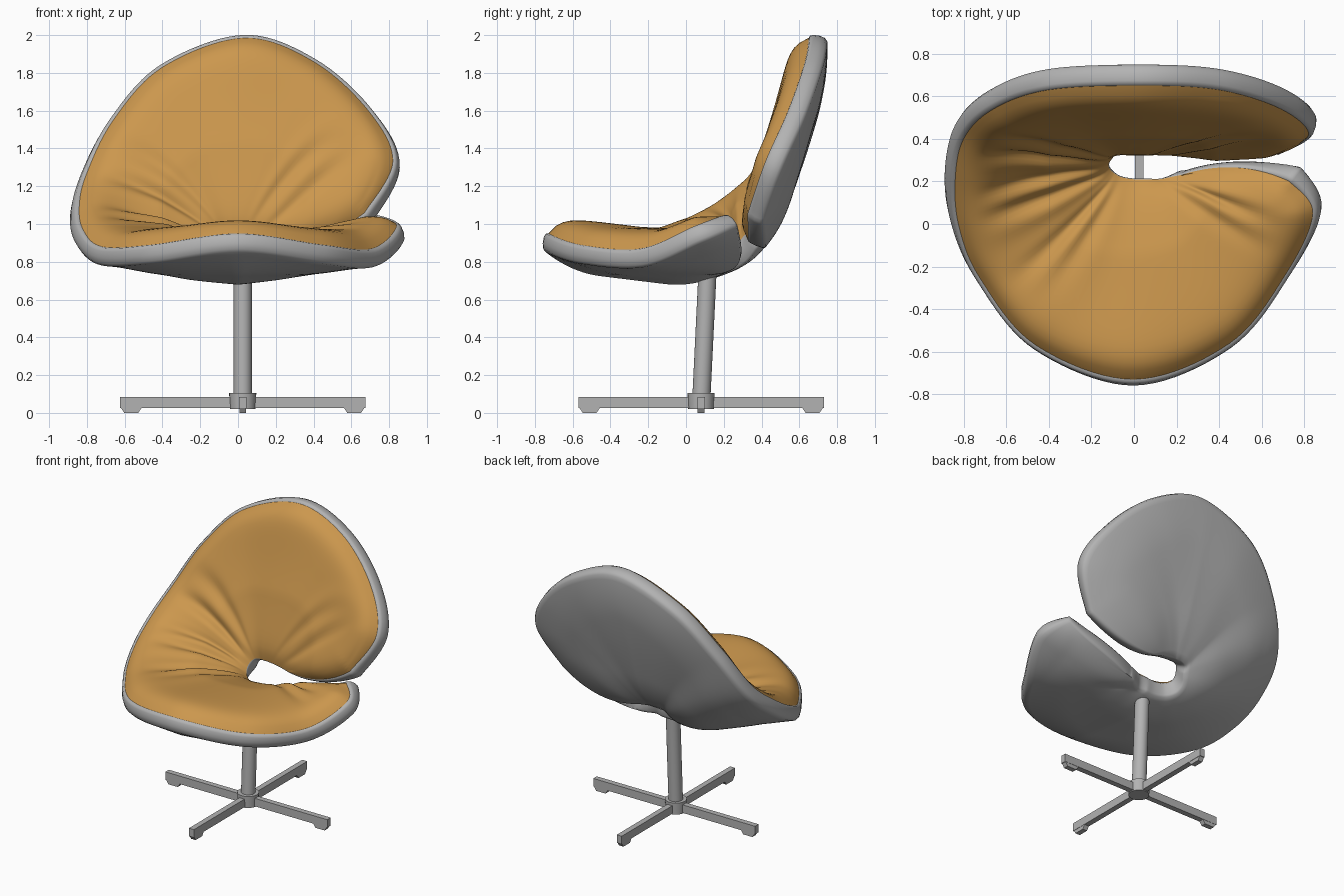
import bpy, bmesh, math
from mathutils import Vector, kdtree

if "Cube" in bpy.data.objects:
    bpy.data.objects.remove(bpy.data.objects["Cube"])


def material(name, rgb):
    m = bpy.data.materials.new(name)
    m.diffuse_color = (*rgb, 1)
    m.use_nodes = True
    m.node_tree.nodes["Principled BSDF"].inputs["Base Color"].default_value = m.diffuse_color
    return m


ORANGE = material("orange leather", (0.60, 0.31, 0.075))
GREY = material("light grey", (0.45, 0.45, 0.45))


def finish(name, bm, mat, angle=None):
    me = bpy.data.meshes.new(name)
    bm.to_mesh(me)
    bm.free()
    me.materials.append(mat)
    ob = bpy.data.objects.new(name, me)
    bpy.context.collection.objects.link(ob)
    if angle:
        bpy.ops.object.select_all(action='DESELECT')
        ob.select_set(True)
        bpy.context.view_layer.objects.active = ob
        bpy.ops.object.shade_smooth_by_angle(angle=math.radians(angle))
    return ob


# Guide curves of the C-shaped body, from the right back lobe round to the right seat lobe
inner = [(.18, .325, .925), (.11, .33, .94), (.05, .33, .95), (0, .33, .955), (-.03, .33, .955), (-.06, .33, .955),
         (-.09, .32, .95), (-.11, .30, .93), (-.12, .28, .90), (-.115, .26, .87), (-.095, .24, .85),
         (-.06, .22, .84), (0, .21, .835), (.06, .21, .84), (.12, .21, .84), (.17, .22, .85), (.22, .23, .86)]
middle = [(.43, .33, .935), (.45, .43, 1.17), (.36, .5, 1.38), (.2, .525, 1.48), (0, .53, 1.5), (-.22, .525, 1.46),
          (-.38, .475, 1.33), (-.48, .41, 1.15), (-.5, .28, 1.0), (-.48, .12, .92), (-.41, -.06, .88),
          (-.27, -.2, .88), (0, -.25, .89), (.25, -.18, .88), (.39, 0, .88), (.45, .13, .89), (.48, .265, .93)]
outer = [(.67, .33, 1.06), (.82, .42, 1.33), (.69, .54, 1.6), (.4, .63, 1.86), (.03, .65, 1.985), (-.4, .63, 1.83),
         (-.66, .54, 1.55), (-.8, .4, 1.27), (-.84, .2, 1.1), (-.82, -.02, .97), (-.72, -.26, .88),
         (-.46, -.57, .89), (0, -.73, .95), (.45, -.56, .89), (.71, -.24, .87), (.84, .05, .99), (.73, .2, 1.04)]
STEP, COLS = 10, 28
ROWS = (len(inner) - 1) * STEP + 1


def spline(pts, t):
    i = min(int(t), len(pts) - 2)
    u = t - i
    p0, p1, p2, p3 = (Vector(pts[min(max(k, 0), len(pts) - 1)]) for k in range(i - 1, i + 3))
    return .5 * (2 * p1 + (p2 - p0) * u + (2 * p0 - 5 * p1 + 4 * p2 - p3) * u * u
                 + (3 * p1 - p0 - 3 * p2 + p3) * u ** 3)


# Base surface, its normals and each point's distance from the edge
P = []
for r in range(ROWS):
    a, b, c = (spline(g, r / STEP) for g in (inner, middle, outer))
    row = []
    for k in range(COLS + 1):
        s = k / COLS
        row.append(a * (1 - s) * (1 - 2 * s) + b * 4 * s * (1 - s) + c * s * (2 * s - 1))
    P.append(row)
N = [[((P[r][min(k + 1, COLS)] - P[r][max(k - 1, 0)]).cross(
      P[min(r + 1, ROWS - 1)][k] - P[max(r - 1, 0)][k])).normalized()
      for k in range(COLS + 1)] for r in range(ROWS)]
for r in range(ROWS):  # steady the normals at the inner slot corners
    w = max(0, 1 - min(r, ROWS - 1 - r) / 16)
    for k in range(8):
        N[r][k] = N[r][k].lerp(N[r][8], w ** .5 * (1 - k / 8) ** .3).normalized()
for _ in range(4):
    N = [[(N[r][k] + N[max(r - 1, 0)][k] + N[min(r + 1, ROWS - 1)][k] + N[r][max(k - 1, 0)]
           + N[r][min(k + 1, COLS)]).normalized() for k in range(COLS + 1)] for r in range(ROWS)]
border = ([(r, COLS) for r in range(ROWS)] + [(ROWS - 1, k) for k in range(COLS - 1, -1, -1)]
          + [(r, 0) for r in range(ROWS - 2, -1, -1)] + [(0, k) for k in range(1, COLS)])
tree = kdtree.KDTree(len(border))
for i, (r, k) in enumerate(border):
    tree.insert(P[r][k], i)
tree.balance()

# Creases fanning out of the hole: station, bend, depth
creases = [(0.9, .5, .015), (2.0, -.5, .012), (6.0, .5, .018), (7.0, .2, .022), (8.0, .3, .022),
           (9.0, -.2, .022), (10.1, .2, .022), (11.0, -.4, .012), (13.9, .4, .016), (15.0, -.3, .016)]


def crease(t, s):
    fade = max(0, math.sin(math.pi * min(1, s * 1.1))) ** 1.2
    return sum(d * (math.exp(-((t - c - b * s) / .2) ** 2)
                    - .6 * math.exp(-((t - c - b * s - .4) / .24) ** 2)) for c, b, d in creases) * fade


def grid(bm, offset, flip):
    vs = [[bm.verts.new(P[r][k] + N[r][k] * offset(r, k)) for k in range(COLS + 1)] for r in range(ROWS)]
    for r in range(ROWS - 1):
        for k in range(COLS):
            f = [vs[r][k], vs[r][k + 1], vs[r + 1][k + 1], vs[r + 1][k]]
            bm.faces.new(f[::-1] if flip else f)
    return vs


def edge_dist(r, k):
    return tree.find(P[r][k])[2]


def puff(r, k):
    d = edge_dist(r, k)
    h = .095 * (1 - math.exp(-d / .055)) * (.45 + .55 * min(1, k / COLS * 2.5))
    return h - crease(r / STEP, k / COLS) * min(1, d / .1)


def depth(r, k):
    u = min(1, edge_dist(r, k) / .3)
    seat = max(0, N[r][k].z) * max(0, 1 - abs(P[r][k].x) / .65)
    return -.1 - (.02 + .07 * seat) * u * (2 - u)


# Upholstered cushion
bm = bmesh.new()
grid(bm, puff, False)
finish("cushion", bm, ORANGE, 60)

# Shell: rear surface plus a rounded lip running round the whole edge
bm = bmesh.new()
rear = grid(bm, depth, True)
n = len(border)
rings = []
for out, back in [(0, 0), (.012, .003), (.02, .02), (.022, .055), (.015, .085)]:
    ring = []
    for i, (r, k) in enumerate(border):
        (r0, k0), (r1, k1) = border[i - 3], border[(i + 3) % n]
        side = (P[r1][k1] - P[r0][k0]).cross(N[r][k]).normalized()
        ring.append(bm.verts.new(P[r][k] + side * out * (.3 + .7 * k / COLS) - N[r][k] * back))
    rings.append(ring)
rings.append([rear[r][k] for r, k in border])
for a, b in zip(rings, rings[1:]):
    for i in range(n):
        j = (i + 1) % n
        bm.faces.new((a[i], a[j], b[j], b[i]))
bmesh.ops.recalc_face_normals(bm, faces=bm.faces)
finish("shell", bm, GREY, 60)

# Pedestal
CX, CY = .025, .08


def post(name, p, q, r1, r2):
    p, q = Vector(p), Vector(q)
    bm = bmesh.new()
    bmesh.ops.create_cone(bm, cap_ends=True, segments=24, radius1=r1, radius2=r2, depth=(q - p).length)
    bmesh.ops.rotate(bm, verts=bm.verts, matrix=(q - p).to_track_quat('Z', 'Y').to_matrix())
    bmesh.ops.translate(bm, verts=bm.verts, vec=(p + q) / 2)
    finish(name, bm, GREY, 40)


post("column", (CX, CY, .05), (CX, CY + .035, .77), .048, .048)
post("hub", (CX, CY, .02), (CX, CY, .105), .068, .072)


def block(name, angle, x0, x1, w, z0, z1, taper=0):
    bm = bmesh.new()
    bmesh.ops.create_cube(bm, size=1)
    for v in bm.verts:
        t = taper if v.co.z < 0 else 0
        x = x0 + t if v.co.x < 0 else x1 - t
        y, z = v.co.y * w, (z0 if v.co.z < 0 else z1)
        c, s = math.cos(angle), math.sin(angle)
        v.co = (CX + x * c - y * s, CY + x * s + y * c, z)
    finish(name, bm, GREY)


# Four arms with tapered feet
for i in range(4):
    a = i * math.pi / 2
    block(f"arm_{i + 1}", a, 0, .65, .04, .027, .085)
    block(f"foot_{i + 1}", a, .535, .645, .036, 0, .027, .018)
